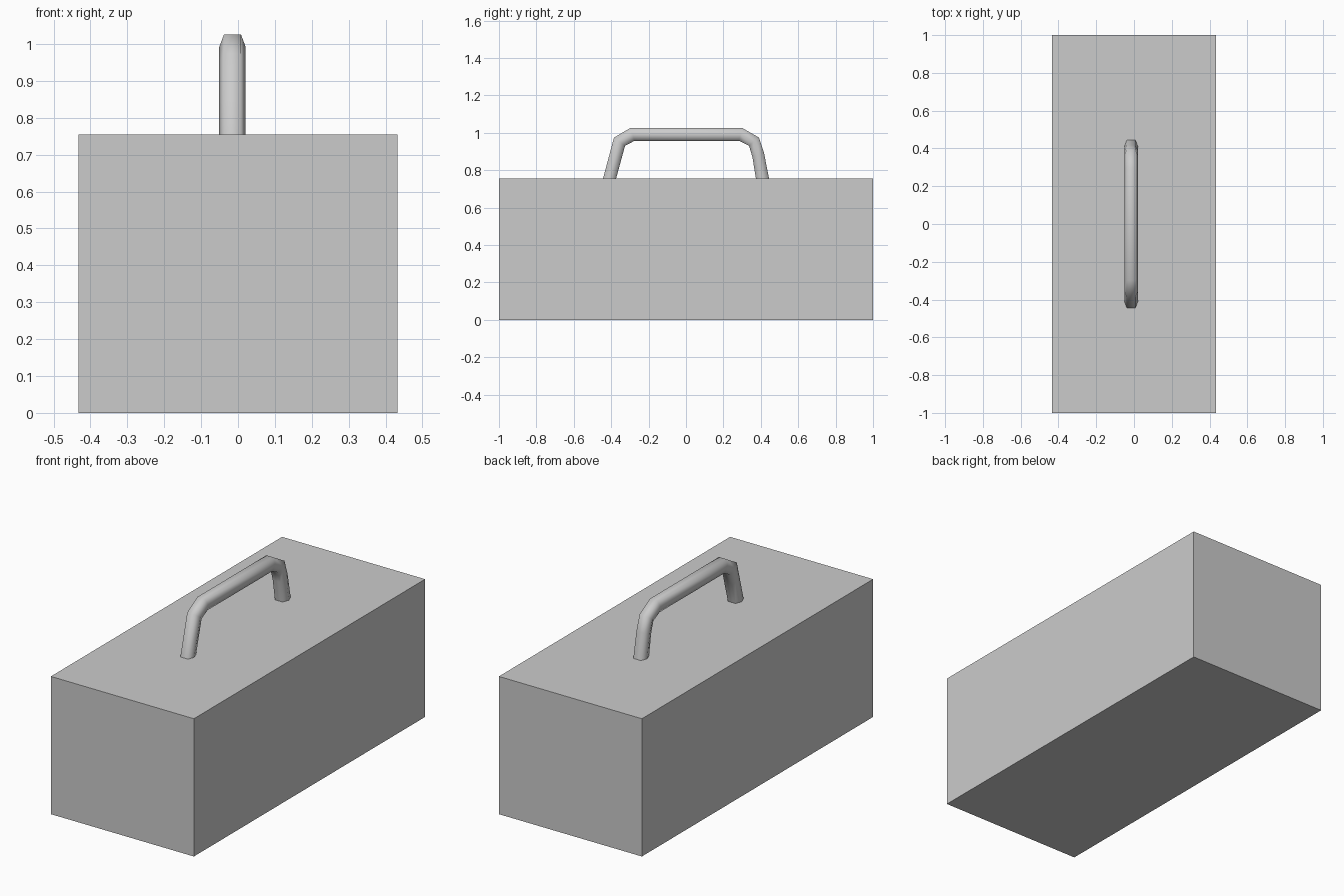
import bpy
import bmesh

old = bpy.data.objects.get("Cube")
if old:
    bpy.data.objects.remove(old, do_unlink=True)

grey = bpy.data.materials.new("plain grey")
grey.use_nodes = True
colour = (0.6, 0.6, 0.6, 1)
grey.diffuse_color = colour
grey.node_tree.nodes["Principled BSDF"].inputs["Base Color"].default_value = colour


def add_object(name, bm):
    bmesh.ops.recalc_face_normals(bm, faces=bm.faces)
    mesh = bpy.data.meshes.new(name)
    bm.to_mesh(mesh)
    bm.free()
    mesh.materials.append(grey)
    obj = bpy.data.objects.new(name, mesh)
    bpy.context.collection.objects.link(obj)
    return obj


# Box body
WIDTH, LENGTH, HEIGHT = 0.866, 2.0, 0.754
bm = bmesh.new()
bmesh.ops.create_cube(bm, size=1)
bmesh.ops.scale(bm, vec=(WIDTH, LENGTH, HEIGHT), verts=bm.verts)
bmesh.ops.translate(bm, vec=(0, 0, HEIGHT / 2), verts=bm.verts)
add_object("box_body", bm)

# Carrying handle: six-sided bar swept through (outer y, z, inner y, z) stations
stations = [
    (-0.444, HEIGHT, -0.374, HEIGHT),
    (-0.385, 0.974, -0.326, 0.93),
    (-0.297, 1.026, -0.275, 0.957),
    (0.30, 1.026, 0.283, 0.957),
    (0.39, 0.974, 0.337, 0.93),
    (0.417, 0.893, 0.355, 0.87),
    (0.444, HEIGHT, 0.374, HEIGHT),
]
# Section: (sideways offset, blend from outer to inner edge)
section = [(-0.023, 0), (0.023, 0), (0.036, 0.5), (0.023, 1), (-0.023, 1), (-0.036, 0.5)]
HANDLE_X = -0.015

bm = bmesh.new()
rings = []
for oy, oz, iy, iz in stations:
    rings.append([bm.verts.new((HANDLE_X + x, oy + (iy - oy) * t, oz + (iz - oz) * t))
                  for x, t in section])
for a, b in zip(rings, rings[1:]):
    for i in range(len(section)):
        j = (i + 1) % len(section)
        bm.faces.new((a[i], a[j], b[j], b[i]))
bm.faces.new(rings[0])
bm.faces.new(rings[-1])
handle = add_object("carrying_handle", bm)
for face in handle.data.polygons:
    face.use_smooth = len(face.vertices) == 4
